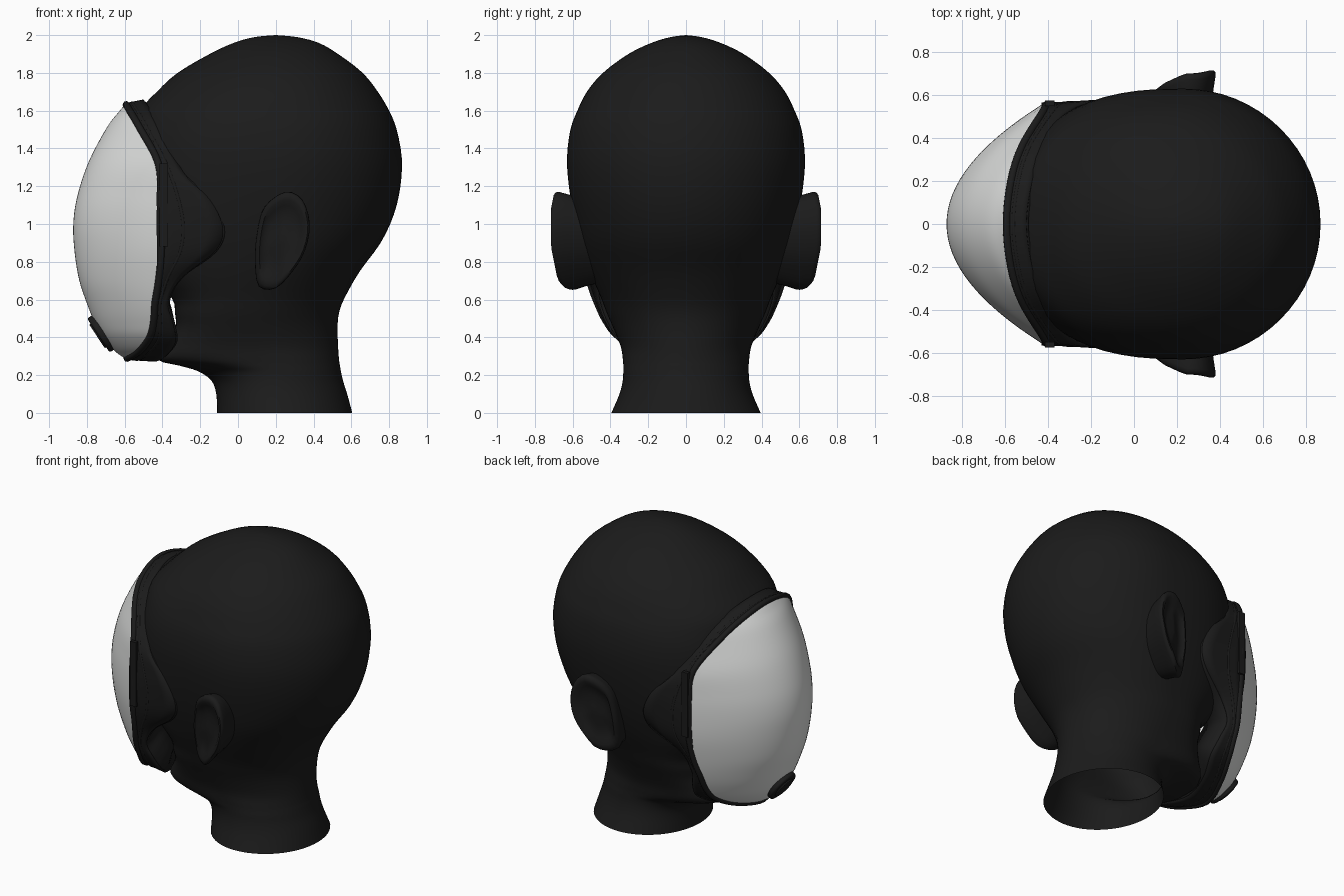
import bpy, bmesh, math
from mathutils import Vector

cube = bpy.data.objects.get("Cube")
if cube:
    bpy.data.objects.remove(cube, do_unlink=True)


def material(name, color):
    mat = bpy.data.materials.new(name)
    mat.use_nodes = True
    mat.diffuse_color = color
    mat.node_tree.nodes["Principled BSDF"].inputs["Base Color"].default_value = color
    return mat


BLACK = material("matte black", (0.011, 0.011, 0.011, 1))
GREY = material("light grey visor", (0.74, 0.75, 0.74, 1))


def clamp(value):
    return min(1, max(0, value))


def spline(points, steps, closed=False):
    """Smooth path through points of any dimension."""
    n = len(points)
    out = []
    for i in range(n if closed else n - 1):
        ids = [i - 1, i, i + 1, i + 2]
        ids = [j % n if closed else min(max(j, 0), n - 1) for j in ids]
        a, b, c, d = (points[j] for j in ids)
        for s in range(steps):
            t = s / steps
            out.append([q + t / 2 * (r - p + t * (2 * p - 5 * q + 4 * r - u
                        + t * (3 * (q - r) + u - p)))
                        for p, q, r, u in zip(a, b, c, d)])
    if not closed:
        out.append(list(points[-1]))
    return out


def finish(obj, mat, angle=50):
    obj.data.materials.append(mat)
    bpy.ops.object.select_all(action="DESELECT")
    obj.select_set(True)
    bpy.context.view_layer.objects.active = obj
    bpy.ops.object.shade_smooth_by_angle(angle=math.radians(angle))
    return obj


def loft(name, rings, mat, closed=True, cap_end=False, wrap=False):
    """Skin a list of equally long point rows."""
    bm = bmesh.new()
    rows = [[bm.verts.new(p) for p in ring] for ring in rings]
    n = len(rows[0])
    pairs = list(zip(rows, rows[1:]))
    if wrap:
        pairs.append((rows[-1], rows[0]))
    for a, b in pairs:
        for i in range(n if closed else n - 1):
            j = (i + 1) % n
            bm.faces.new((a[i], a[j], b[j], b[i]))
    if cap_end:
        bm.faces.new(rows[-1])
    bmesh.ops.remove_doubles(bm, verts=bm.verts, dist=0.0005)
    bmesh.ops.recalc_face_normals(bm, faces=bm.faces)
    mesh = bpy.data.meshes.new(name)
    bm.to_mesh(mesh)
    bm.free()
    obj = bpy.data.objects.new(name, mesh)
    bpy.context.collection.objects.link(obj)
    return finish(obj, mat)


# Head and neck: height, front x, back x, half width, x of widest point
HEAD = [
    (0, -.11, .605, .395, .24), (.1, -.115, .578, .352, .22), (.17, -.14, .556, .335, .21),
    (.22, -.21, .545, .332, .2), (.25, -.31, .54, .332, .18), (.28, -.42, .535, .334, .16),
    (.35, -.385, .53, .345, .1), (.45, -.332, .527, .385, .06), (.53, -.334, .535, .42, .06),
    (.61, -.352, .565, .45, .08), (.75, -.48, .645, .51, .13), (.9, -.56, .755, .56, .18),
    (1.05, -.58, .825, .595, .2), (1.2, -.57, .86, .62, .22), (1.35, -.56, .867, .63, .23),
    (1.5, -.54, .84, .612, .23), (1.6, -.52, .80, .575, .22), (1.7, -.43, .74, .525, .2),
    (1.8, -.32, .66, .44, .2), (1.9, -.15, .53, .305, .2), (1.96, -.02, .425, .18, .2),
    (1.99, .09, .31, .08, .2), (2, .2, .2, 0, .2),
]
rings = []
for z, front, back, width, mid in spline(HEAD, 3):
    # The face is squarer than the back of the skull, most of all at the jaw
    square = min(clamp((z - .22) / .1), clamp((1.85 - z) / .4))
    power = 2 / (2 + square * (.5 + .6 * clamp((.8 - z) / .3)))
    ring = []
    for k in range(64):
        c, s = math.cos(math.tau * k / 64), math.sin(math.tau * k / 64)
        if c > 0:
            x, y = mid + c * (back - mid), width * s
        else:
            x = mid - abs(c) ** power * (mid - front)
            y = math.copysign(abs(s) ** power, s) * width
        ring.append((x, y, z))
    rings.append(ring)
loft("head", rings, BLACK)

# Mask: rim x y z, rear edge x y z, visor centre x
MASK = [
    (-.60, 0, 1.63, -.50, 0, 1.65, -.60), (-.58, .2, 1.595, -.47, .21, 1.61, -.63),
    (-.53, .36, 1.51, -.41, .375, 1.50, -.695), (-.435, .52, 1.33, -.29, .53, 1.27, -.79),
    (-.43, .55, 1.15, -.15, .57, 1.13, -.85), (-.43, .555, 1, -.08, .565, .98, -.872),
    (-.43, .545, .85, -.12, .54, .86, -.865), (-.43, .515, .7, -.30, .475, .72, -.84),
    (-.445, .47, .58, -.37, .455, .59, -.80), (-.455, .42, .48, -.345, .415, .48, -.76),
    (-.48, .35, .4, -.33, .345, .38, -.715), (-.54, .2, .325, -.39, .2, .30, -.65),
    (-.60, 0, .29, -.44, 0, .28, -.60),
]
SIGNS = (1, -1, 1, 1, -1, 1, 1)
mirror = [tuple(v * s for v, s in zip(row, SIGNS)) for row in MASK[-2:0:-1]]
loop = spline(MASK + mirror, 5, closed=True)
half = loop[:(len(MASK) - 1) * 5 + 1]

# Visor bulges forward from the rim as a row of parabolas
rows = []
for row in half:
    rim, width, z, front = row[0], row[1], row[2], row[6]
    rows.append([(rim + (front - rim) * (1 - t * t), width * t, z)
                 for t in (k / 16 - 1 for k in range(33))])
loft("visor", rows, GREY, closed=False)

# Skirt that joins the rim to the sides of the face, with a seal turned inward
middle = Vector((-.45, 0, .95))
rows, seal_rows = [], []
for row in loop:
    a, b = Vector(row[:3]), Vector(row[3:6])
    rows.append([a.lerp(b, t) for t in (0, .25, .5, .75, 1)])
    inner = Vector((b.x - .03, b.y * .45, middle.z + (b.z - middle.z) * .75))
    seal_rows.append([b, b.lerp(inner, .5), inner])
for name, strips in (("mask_skirt", rows), ("face_seal", seal_rows)):
    skirt = loft(name, strips, BLACK, closed=False, wrap=True)
    mod = skirt.modifiers.new("thickness", "SOLIDIFY")
    mod.thickness = .018
    mod.offset = 0


# Raised beads around the rim
def bead(name, blend, radius):
    rings = []
    centres = [Vector(r[:3]).lerp(Vector(r[3:6]), blend) for r in loop]
    for i, p in enumerate(centres):
        along = (centres[(i + 1) % len(centres)] - centres[i - 1]).normalized()
        side = along.cross(p - middle).normalized()
        up = side.cross(along)
        rings.append([p + radius * (side * math.cos(a) + up * math.sin(a))
                      for a in (math.tau * k / 10 for k in range(10))])
    loft(name, rings, BLACK, wrap=True)


bead("visor_frame", .08, .019)
bead("rear_frame_bead", .4, .012)


def bevelled(obj, name, mat, width):
    obj.name = name
    mod = obj.modifiers.new("soft edge", "BEVEL")
    mod.width = width
    mod.segments = 3
    finish(obj, mat, 35)


# Side clips on the frame
for side, label in ((1, "left"), (-1, "right")):
    bpy.ops.mesh.primitive_cube_add(size=1, location=(-.392, side * .562, 1.1))
    bpy.context.object.scale = (.045, .024, .44)
    bevelled(bpy.context.object, label + "_clip", BLACK, .006)

# Breathing valve low on the visor
axis = Vector((-.83, 0, -.55))
for name, radius, depth, shift in (("valve", .108, .075, 0), ("valve_cap", .075, .02, .036)):
    bpy.ops.mesh.primitive_cylinder_add(
        vertices=32, radius=radius, depth=depth,
        location=Vector((-.708, 0, .43)) + axis * shift,
        rotation=axis.to_track_quat("Z", "Y").to_euler())
    bevelled(bpy.context.object, name, BLACK, .012 if shift == 0 else .006)

# Ears: an outline stepped out to a rounded rim, then in to a hollow
EAR = [(.25, 1.17), (.34, 1.13), (.38, 1), (.355, .86), (.29, .75), (.2, .66),
       (.11, .67), (.09, .8), (.1, .95), (.14, 1.09)]
outline = spline(EAR, 3, closed=True)
for side, label in ((1, "left"), (-1, "right")):
    rings = []
    for scale, drop in ((.85, .2), (.94, .08), (1, .025), (.99, .008), (.93, 0),
                        (.83, .004), (.7, .03), (.42, .05), (.15, .045)):
        ring = []
        for x, z in outline:
            x, z = .23 + (x - .23) * scale, .93 + (z - .93) * scale
            flare = clamp((x - .07) / .17) ** .75
            y = .59 + .125 * flare - .2 * max(0, .88 - z) - .2 * max(0, z - 1.08) - drop
            ring.append((x, side * y, z))
        rings.append(ring)
    loft(label + "_ear", rings, BLACK, cap_end=True)
